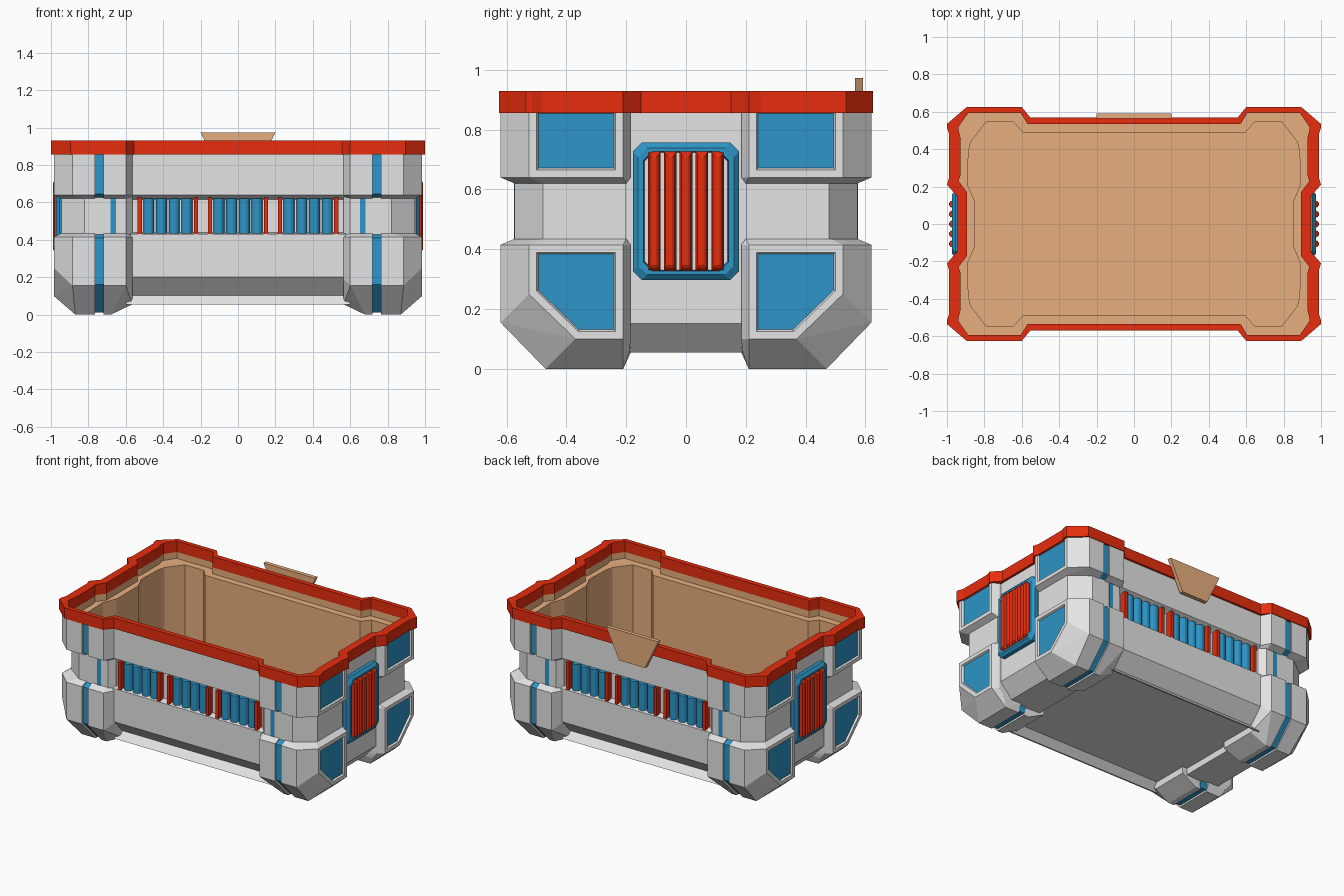
import bpy, bmesh, math

if "Cube" in bpy.data.objects:
    bpy.data.objects.remove(bpy.data.objects["Cube"])


def material(name, rgb):
    m = bpy.data.materials.new(name)
    m.diffuse_color = (*rgb, 1)
    m.use_nodes = True
    m.node_tree.nodes["Principled BSDF"].inputs["Base Color"].default_value = m.diffuse_color
    return m


GREY = material("light grey", (0.78, 0.78, 0.78))
RED = material("red", (0.80, 0.026, 0.004))
BLUE = material("blue", (0.026, 0.30, 0.57))
TAN = material("tan", (0.80, 0.43, 0.21))


def finish(name, bm, *mats):
    me = bpy.data.meshes.new(name)
    bm.to_mesh(me)
    bm.free()
    for m in mats:
        me.materials.append(m)
    ob = bpy.data.objects.new(name, me)
    bpy.context.collection.objects.link(ob)
    return ob


def add_hull(bm, pts):
    vs = [bm.verts.new(p) for p in pts]
    res = bmesh.ops.convex_hull(bm, input=vs)
    junk = {v for v in res["geom_interior"] + res["geom_unused"]
            if isinstance(v, bmesh.types.BMVert) and not v.link_faces}
    bmesh.ops.delete(bm, geom=list(junk), context="VERTS")


def hulls(name, groups, mat, mx=True, my=True, cut=False, windows=False):
    """Convex solids, each mirrored over x and/or y."""
    bm = bmesh.new()
    for pts in groups:
        for sx in ((1, -1) if mx else (1,)):
            for sy in ((1, -1) if my else (1,)):
                add_hull(bm, [(x * sx, y * sy, z) for x, y, z in pts])
    bmesh.ops.dissolve_limit(bm, angle_limit=math.radians(1), verts=bm.verts[:], edges=bm.edges[:])
    bmesh.ops.recalc_face_normals(bm, faces=bm.faces[:])
    if windows:
        # recessed blue windows in the outward end faces
        fs = [f for f in bm.faces if abs(f.normal.x) > 0.99 and abs(f.calc_center_median().x) > 0.98]
        bmesh.ops.inset_individual(bm, faces=fs, thickness=0.025, use_even_offset=True)
        bmesh.ops.inset_individual(bm, faces=fs, thickness=0.006, depth=-0.012, use_even_offset=True)
        for f in fs:
            f.material_index = 1
    ob = finish(name, bm, mat, *([BLUE] if windows else []))
    if cut:
        to_cut.append(ob)
    return ob


def at(z, pts):
    return [(x, y, z) for x, y in pts]


def full(q):
    """Quarter outline to closed outline."""
    return (q + [(-x, y) for x, y in reversed(q)] + [(-x, -y) for x, y in q]
            + [(x, -y) for x, y in reversed(q)])


def loft(name, rings, mat, closed=False, cap_start=False, cap_end=False, inward=False):
    bm = bmesh.new()
    vr = [[bm.verts.new(p) for p in r] for r in rings]
    n = len(vr[0])
    pairs = list(zip(vr, vr[1:])) + ([(vr[-1], vr[0])] if closed else [])
    for a, b in pairs:
        for i in range(n):
            j = (i + 1) % n
            bm.faces.new((a[i], a[j], b[j], b[i]))
    if cap_start:
        bm.faces.new(vr[0][::-1])
    if cap_end:
        bm.faces.new(vr[-1])
    if closed or cap_end:
        bmesh.ops.recalc_face_normals(bm, faces=bm.faces[:])
    if inward:
        bmesh.ops.reverse_faces(bm, faces=bm.faces[:])
    return finish(name, bm, mat)


to_cut = []
FLOOR = 0.28

# plan outlines (one quarter each)
rim_out = [(.947, .15), (1, .21), (.988, .25), (.988, .48), (1, .515), (1, .535), (.895, .625), (.6, .625),
           (.555, .57)]
rim_in = [(.893, .17), (.938, .23), (.928, .26), (.928, .46), (.938, .50), (.938, .52), (.886, .594),
          (.605, .594), (.57, .535)]
well = [(.85, .12), (.89, .21), (.89, .25), (.885, .38), (.88, .41), (.872, .44), (.79, .545), (.645, .545),
        (.595, .49)]

# red rim and tan inner tub
loft("rim", [at(.855, full(rim_out)), at(.93, full(rim_out)), at(.93, full(rim_in)), at(.855, full(rim_in))],
     RED, closed=True)
loft("inner_tub", [at(FLOOR, full(well)), at(.81, full(well)), at(.81, full(rim_in)), at(.857, full(rim_in))],
     TAN, cap_start=True, inward=True)

# core of the body, with end pieces reaching lower
oct_plan = full([(.93, .46), (.82, .51)])
low_plan = full([(.883, .40), (.76, .44)])
hulls("core", [at(.87, oct_plan) + at(.2, oct_plan) + at(.15, full([(.93, .42)])) + at(.1, low_plan)],
      GREY, False, False, cut=True)
hulls("core_end_base", [[(x, y, z) for y in (-.4, .4) for x, z in
      ((.6, .151), (.932, .151), (.842, .055), (.6, .055))]], GREY, True, False)

# recessed corner posts of the waist
post = [(.945, .2), (.945, .478), (.82, .573), (.6, .573), (.565, .53), (.565, .2)]
hulls("waist_corner", [at(.42, post) + at(.65, post)], GREY, cut=True)
hulls("waist_stripe", [[(x, y, z) for x in (.652, .683) for y in (.56, .575) for z in (.425, .63)]], BLUE)

# long side panels
hulls("upper_side_panel", [[(x, y, z) for x in (-.575, .575) for y, z in
      ((.5, .87), (.555, .87), (.555, .64), (.51, .615), (.5, .615))]], GREY, False, True, cut=True)
hulls("lower_side_panel", [[(x, y, z) for x in (-.575, .575) for y, z in
      ((.4, .44), (.51, .44), (.555, .43), (.555, .2), (.46, .1), (.4, .1))]], GREY, False, True, cut=True)
# flared lip around the recessed underside
hulls("bottom_lip", [[(x, y, z) for x in (-.6, .6) for y, z in
      ((.445, .105), (.46, .105), (.505, .055), (.495, .055))]], GREY, False, True)

# corner blocks: outer and inner piece each side of the stripe
outer = [(.765, .62), (.885, .62), (.985, .525), (.985, .21), (.94, .185), (.765, .185)]
outer_ledge = [(.765, .573), (.83, .573), (.945, .485), (.945, .2), (.765, .2)]
inner = [(.72, .62), (.6, .62), (.565, .555), (.565, .2), (.72, .2)]
inner_ledge = [(.72, .573), (.605, .573), (.58, .53), (.58, .2), (.72, .2)]

hulls("upper_corner_outer", [at(.885, outer) + at(.64, outer) + at(.62, outer_ledge)],
      GREY, cut=True, windows=True)
hulls("upper_corner_inner", [at(.87, inner) + at(.64, inner) + at(.62, inner_ledge)], GREY, cut=True)
hulls("lower_corner_outer", [at(.435, outer_ledge) + at(.415, outer) + [
    (.985, .525, .25), (.885, .62, .155), (.985, .37, .1), (.87, .47, 0), (.765, .62, .155), (.765, .47, 0),
    (.985, .21, .1), (.87, .21, 0), (.765, .21, 0), (.94, .185, .1), (.9, .19, .055), (.765, .185, .055)]],
      GREY, cut=True, windows=True)
hulls("lower_corner_inner", [at(.435, inner_ledge) + at(.415, inner) + [
    (.72, .62, .155), (.6, .62, .155), (.565, .555, .19), (.72, .47, 0), (.68, .47, 0), (.68, .21, 0),
    (.72, .21, 0), (.565, .46, .055), (.565, .2, .055)]], GREY, cut=True)

# blue stripes set into the corner blocks
hulls("upper_stripe", [[(x, y, z) for x in (.715, .77) for y, z in
      ((.2, .87), (.61, .87), (.61, .645), (.57, .625), (.2, .625))]], BLUE, cut=True)
hulls("lower_stripe", [[(x, y, z) for x in (.715, .77) for y, z in
      ((.2, .43), (.57, .43), (.61, .41), (.61, .16), (.465, .012), (.21, .012), (.2, .05))]], BLUE, cut=True)

# rib groups in the long side recess
arc = [(-.029, .5), (-.029, .526), (-.02, .54), (-.008, .546), (.008, .546), (.02, .54), (.029, .526), (.029, .5)]
ribs, dividers = [], []
for cx in (-.375, 0, .375):
    for k in range(4):
        x = cx + (k - 1.5) * .068
        ribs.append([(x + dx, y, z) for dx, y in arc for z in (.435, .62)])
    for s in (-1, 1):
        dividers.append([(cx + s * .15 + dx, y, z) for dx in (-.011, .011) for y in (.5, .552)
                         for z in (.43, .625)])
hulls("side_rib", ribs, BLUE, False, True)
hulls("side_rib_divider", dividers, RED, False, True)


# framed grilles on the short ends
def octagon(x, hy, hz, c, s):
    pts = [(hy, hz - c), (hy - c, hz), (c - hy, hz), (-hy, hz - c),
           (-hy, c - hz), (c - hy, -hz), (hy - c, -hz), (hy, c - hz)]
    return [(s * x, y, .527 + z) for y, z in pts]


for s, side in ((1, "right"), (-1, "left")):
    loft(side + "_grille_frame", [octagon(.92, .178, .23, .03, s), octagon(.955, .178, .23, .03, s),
                                  octagon(.972, .16, .212, .03, s), octagon(.972, .142, .2, .03, s),
                                  octagon(.92, .138, .196, .03, s)], BLUE, closed=True)
bars = []
for k in range(-2, 3):
    bars.append([(x, k * .053 + sy * hy, .527 + sz * hz) for sy in (-1, 1) for sz in (-1, 1) for x, hy, hz in (
        (.925, .021, .2), (.966, .021, .2), (.982, .015, .19), (.988, .006, .18))])
hulls("grille_bar", bars, RED, True, False)

# tan tab on the back
hulls("back_tab", [[(x, y, z) for y in (.565, .592) for x, z in
      ((-.2, .973), (.2, .973), (.1, .765), (-.1, .765))]], TAN, False, False)

# hollow out the body just outside the tub
grow = lambda q: full([(x + (.002 if x > .7 else -.002), y + .002) for x, y in q])
cutter = loft("cavity_cutter", [at(FLOOR - .002, grow(well)), at(.808, grow(well)), at(.808, grow(rim_in)),
                                at(1.1, grow(rim_in))], GREY, cap_start=True, cap_end=True)
cutter.hide_render = True
for ob in to_cut:
    mod = ob.modifiers.new("hollow", "BOOLEAN")
    mod.operation = "DIFFERENCE"
    mod.solver = "EXACT"
    mod.object = cutter
    bpy.context.view_layer.objects.active = ob
    bpy.ops.object.modifier_apply(modifier=mod.name)
bpy.data.objects.remove(cutter)
